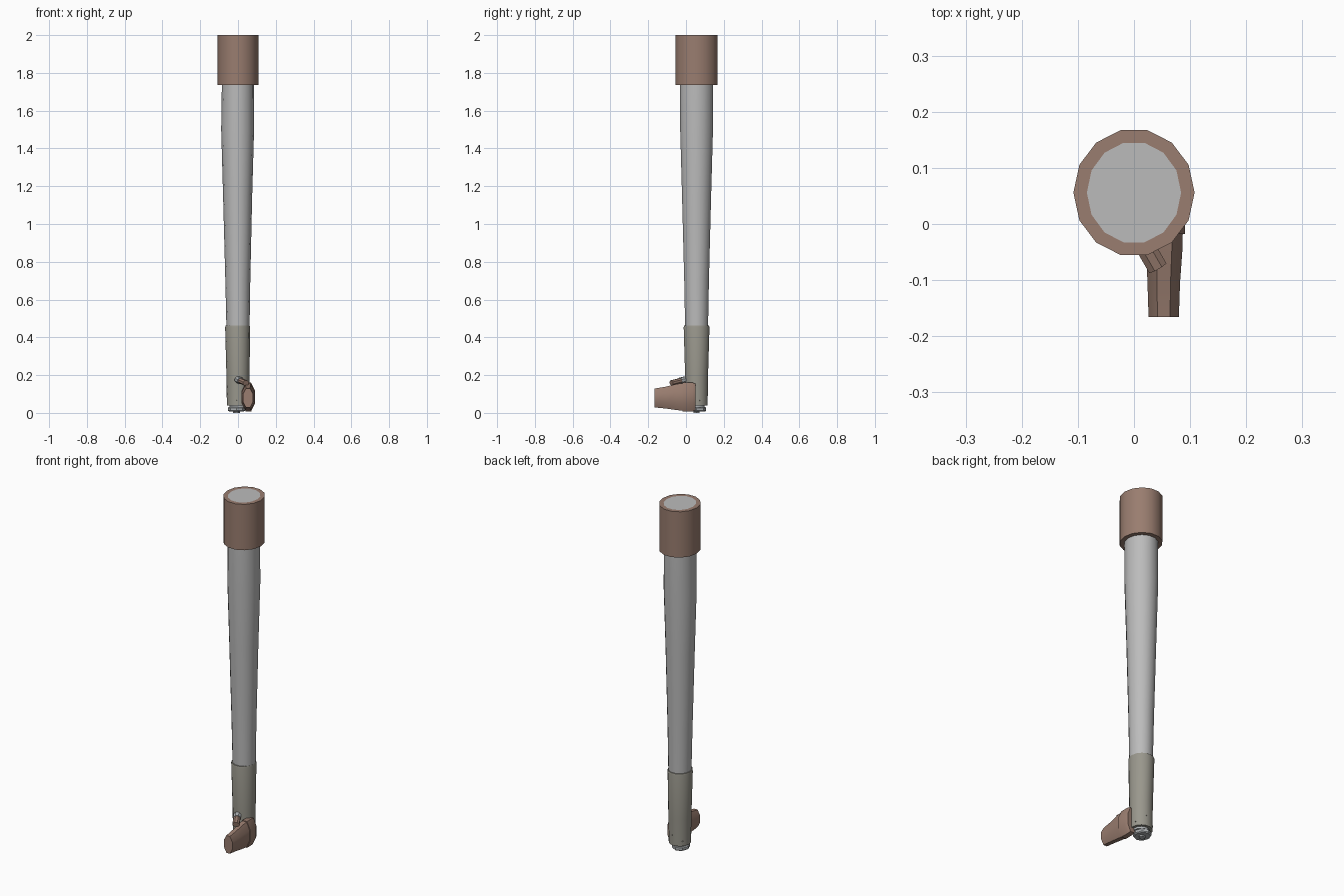
import bpy, bmesh, math
from mathutils import Vector, Matrix

if "Cube" in bpy.data.objects:
    bpy.data.objects.remove(bpy.data.objects["Cube"])

def mat(name, c):
    m = bpy.data.materials.new(name)
    m.diffuse_color = (*c, 1)
    m.use_nodes = True
    m.node_tree.nodes["Principled BSDF"].inputs["Base Color"].default_value = m.diffuse_color
    return m

BROWN = mat("brown", (0.32, 0.205, 0.16))
GREY = mat("light grey", (0.50, 0.50, 0.50))
OLIVE = mat("olive grey", (0.32, 0.31, 0.265))
STEEL = mat("steel", (0.42, 0.44, 0.45))

def loft(name, m, rings, sides=14, phase=0.0, matrix=Matrix(), angle=35, caps=True, close=False):
    """rings: (cx, cy, z, rx, ry) in local space, joined bottom to top"""
    bm = bmesh.new()
    loops = []
    for cx, cy, z, rx, ry in rings:
        loops.append([bm.verts.new((cx + rx * math.cos(phase + i * math.tau / sides),
                                    cy + ry * math.sin(phase + i * math.tau / sides), z))
                      for i in range(sides)])
    pairs = list(zip(loops, loops[1:])) + ([(loops[-1], loops[0])] if close else [])
    for a, b in pairs:
        for i in range(sides):
            j = (i + 1) % sides
            bm.faces.new((a[i], a[j], b[j], b[i]))
    if caps and not close:
        bm.faces.new(loops[0][::-1])
        bm.faces.new(loops[-1])
    bm.transform(matrix)
    bmesh.ops.recalc_face_normals(bm, faces=bm.faces)
    me = bpy.data.meshes.new(name)
    bm.to_mesh(me)
    bm.free()
    me.materials.append(m)
    ob = bpy.data.objects.new(name, me)
    bpy.context.collection.objects.link(ob)
    bpy.ops.object.select_all(action='DESELECT')
    ob.select_set(True)
    bpy.context.view_layer.objects.active = ob
    bpy.ops.object.shade_smooth_by_angle(angle=math.radians(angle))
    return ob

def aim(start, end):
    """matrix placing local z along start -> end"""
    s, e = Vector(start), Vector(end)
    return Matrix.Translation(s) @ (e - s).to_track_quat('Z', 'Y').to_matrix().to_4x4()

CY = 0.056

# main tapered shaft
loft("shaft", GREY, [(0, CY, 0.44, .061, .062), (-.001, CY, 0.7, .066, .067),
                     (-.002, CY, 1.15, .077, .079), (-.002, CY, 1.5, .087, .089),
                     (-.001, CY, 1.7, .085, .090), (0, CY, 2.0, .084, .091)])

# upper collar, an open ring around the shaft
loft("top_collar", BROWN, [(0, CY, 1.735, .108, .114), (0, CY, 2.0, .108, .114),
                           (0, CY, 2.0, .084, .091), (0, CY, 1.735, .084, .090)], close=True)

# lower sleeve with a slightly chamfered rim
loft("lower_sleeve", OLIVE, [(0, CY, .04, .059, .060), (0, CY, .19, .061, .062),
                             (-.002, CY, .452, .066, .070), (-.002, CY, .462, .064, .068)])

# stepped end fitting below the sleeve
loft("end_plug", STEEL, [(0, CY, .028, .044, .044), (0, CY, .041, .044, .044)])
loft("end_nut", STEEL, [(-.008, CY, .008, .040, .046), (-.008, CY, .013, .046, .050),
                        (-.008, CY, .027, .046, .050), (-.008, CY, .031, .040, .046)], sides=8)
loft("end_bolt", STEEL, [(-.008, CY, 0, .018, .018), (-.008, CY, .012, .018, .018)], sides=6)

# small rivets round the sleeve
for k in range(6):
    a = math.radians(20 + 60 * k)
    z = .10 if k % 2 else .065
    d = Vector((math.cos(a), math.sin(a), 0))
    p = Vector((0, CY, z)) + d * .055
    loft("sleeve_rivet_%d" % (k + 1), OLIVE, [(0, 0, 0, .005, .005), (0, 0, .007, .005, .005)],
         sides=6, matrix=aim(p, p + d))

# side grip: octagonal, local (x, y, z) -> world (x, z, y)
SWAP = Matrix(((1, 0, 0, 0), (0, 0, 1, 0), (0, 1, 0, 0), (0, 0, 0, 1)))
K = 1 / math.cos(math.pi / 8)
def grip(name, secs):
    loft(name, BROWN, [(x, z, y, rx * K, rz * K) for y, x, z, rx, rz in secs],
         sides=8, phase=math.pi / 8, matrix=SWAP, angle=30)

grip("grip_handle", [(-.166, .053, .079, .027, .050), (-.105, .053, .081, .029, .058),
                     (-.05, .054, .084, .032, .069), (-.015, .054, .084, .033, .073)])
grip("grip_mount", [(-.018, .055, .084, .036, .076), (.035, .055, .084, .035, .076),
                    (.050, .053, .084, .030, .070)])

# angled button stub above the grip with a metal collar
A, B = (.0, -.005, .176), (.042, -.078, .158)
loft("stub_lever", BROWN, [(0, 0, 0, .019, .015), (0, 0, .086, .019, .015)],
     sides=8, phase=math.pi / 8, matrix=aim(A, B))
loft("stub_collar", STEEL, [(0, 0, 0, .022, .018), (0, 0, .030, .022, .018)],
     sides=8, phase=math.pi / 8, matrix=aim(A, B))
